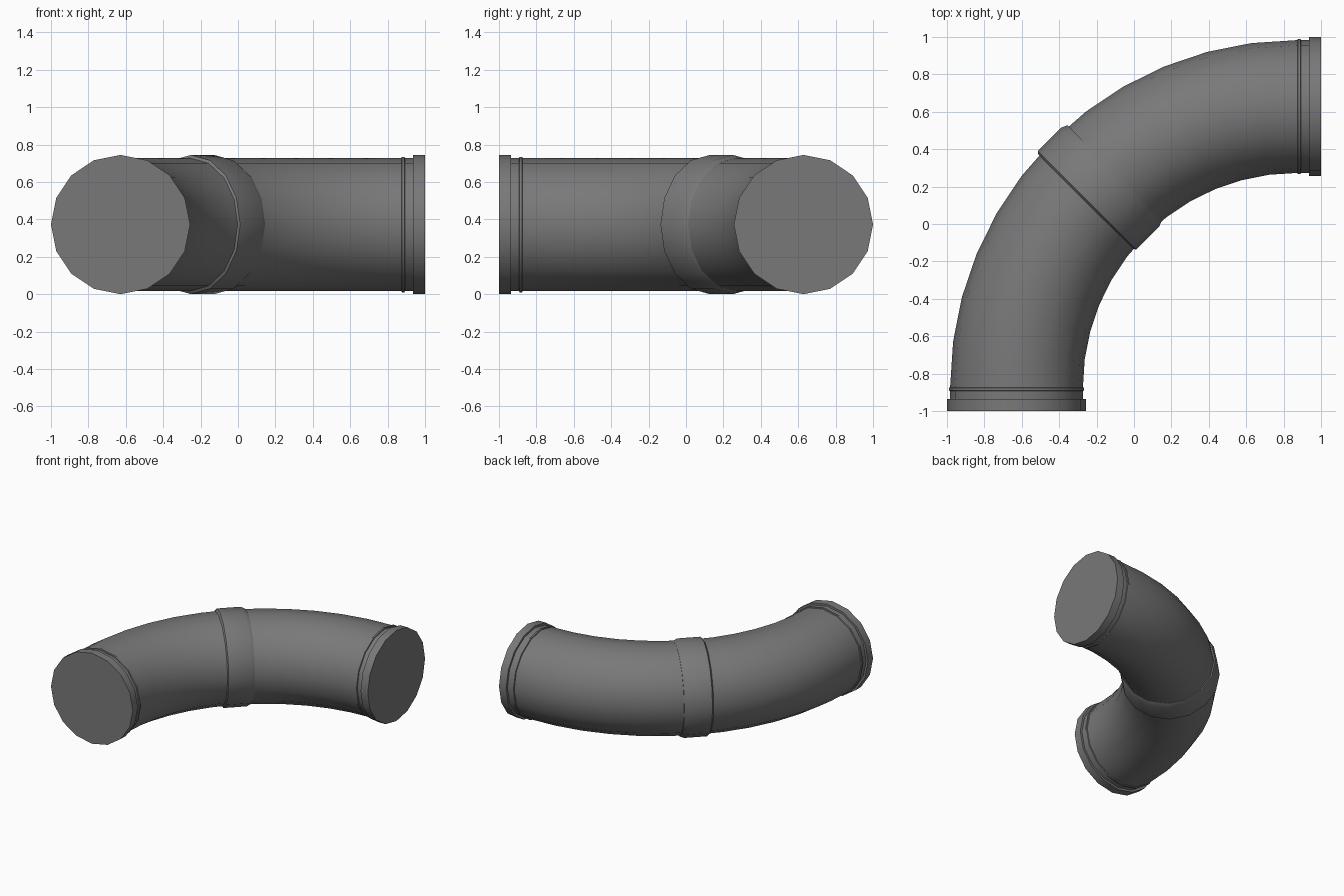
import bpy, bmesh, math
from mathutils import Vector

cube = bpy.data.objects.get("Cube")
if cube:
    bpy.data.objects.remove(cube, do_unlink=True)

SIDES = 16
FLANGE_R, PIPE_R = 0.372, 0.355
CENTRE = 0.87                       # bend centre sits at (CENTRE, -CENTRE)
BEND_R = CENTRE + 1 - FLANGE_R
QUARTER = math.pi / 2

grey = bpy.data.materials.new("dark grey metal")
grey.use_nodes = True
grey.diffuse_color = (0.19, 0.19, 0.19, 1)
grey.node_tree.nodes["Principled BSDF"].inputs["Base Color"].default_value = grey.diffuse_color


def sweep(name, stations):
    """Capped round tube; each station is (bend angle, offset along the axis, radius)."""
    bm = bmesh.new()
    loops = []
    for angle, offset, radius in stations:
        outward = Vector((-math.cos(angle), math.sin(angle), 0))
        along = Vector((math.sin(angle), math.cos(angle), 0))
        middle = Vector((CENTRE, -CENTRE, FLANGE_R)) + outward * BEND_R + along * offset
        loop = []
        for i in range(SIDES):
            a = math.tau * i / SIDES
            ring_dir = outward * math.cos(a) + Vector((0, 0, math.sin(a)))
            loop.append(bm.verts.new(middle + ring_dir * radius))
        loops.append(loop)
    for one, two in zip(loops, loops[1:]):
        for i in range(SIDES):
            j = (i + 1) % SIDES
            bm.faces.new((one[i], one[j], two[j], two[i]))
    bm.faces.new(loops[0])
    bm.faces.new(loops[-1])
    bmesh.ops.recalc_face_normals(bm, faces=bm.faces)
    mesh = bpy.data.meshes.new(name)
    bm.to_mesh(mesh)
    bm.free()
    mesh.materials.append(grey)
    obj = bpy.data.objects.new(name, mesh)
    bpy.context.collection.objects.link(obj)
    bpy.ops.object.select_all(action="DESELECT")
    obj.select_set(True)
    bpy.context.view_layer.objects.active = obj
    bpy.ops.object.shade_smooth_by_angle(angle=math.radians(30))


# Pipe: quarter bend with short straight ends
STEPS = 12
straight = 1 - CENTRE
bend = [(QUARTER * i / STEPS, 0, PIPE_R) for i in range(STEPS + 1)]
sweep("bent_pipe", [(0, 0.01 - straight, PIPE_R)] + bend
      + [(QUARTER, straight - 0.01, PIPE_R)])

# Flange and thin bead at each end
for label, angle, sign in (("front", 0, -1), ("left", QUARTER, 1)):
    sweep(label + "_flange", [(angle, sign * (d - CENTRE), FLANGE_R) for d in (0.935, 1)])
    sweep(label + "_bead", [(angle, sign * (d - CENTRE), r) for d, r in
                            ((0.873, PIPE_R), (0.876, 0.362), (0.89, 0.362), (0.893, PIPE_R))])

# Middle joint collar: steep lip on one side, gentle taper on the other
sweep("middle_collar", [(QUARTER / 2, s, r) for s, r in
                        ((-0.1, PIPE_R), (-0.088, FLANGE_R), (0.088, FLANGE_R), (0.122, 0.357))])
